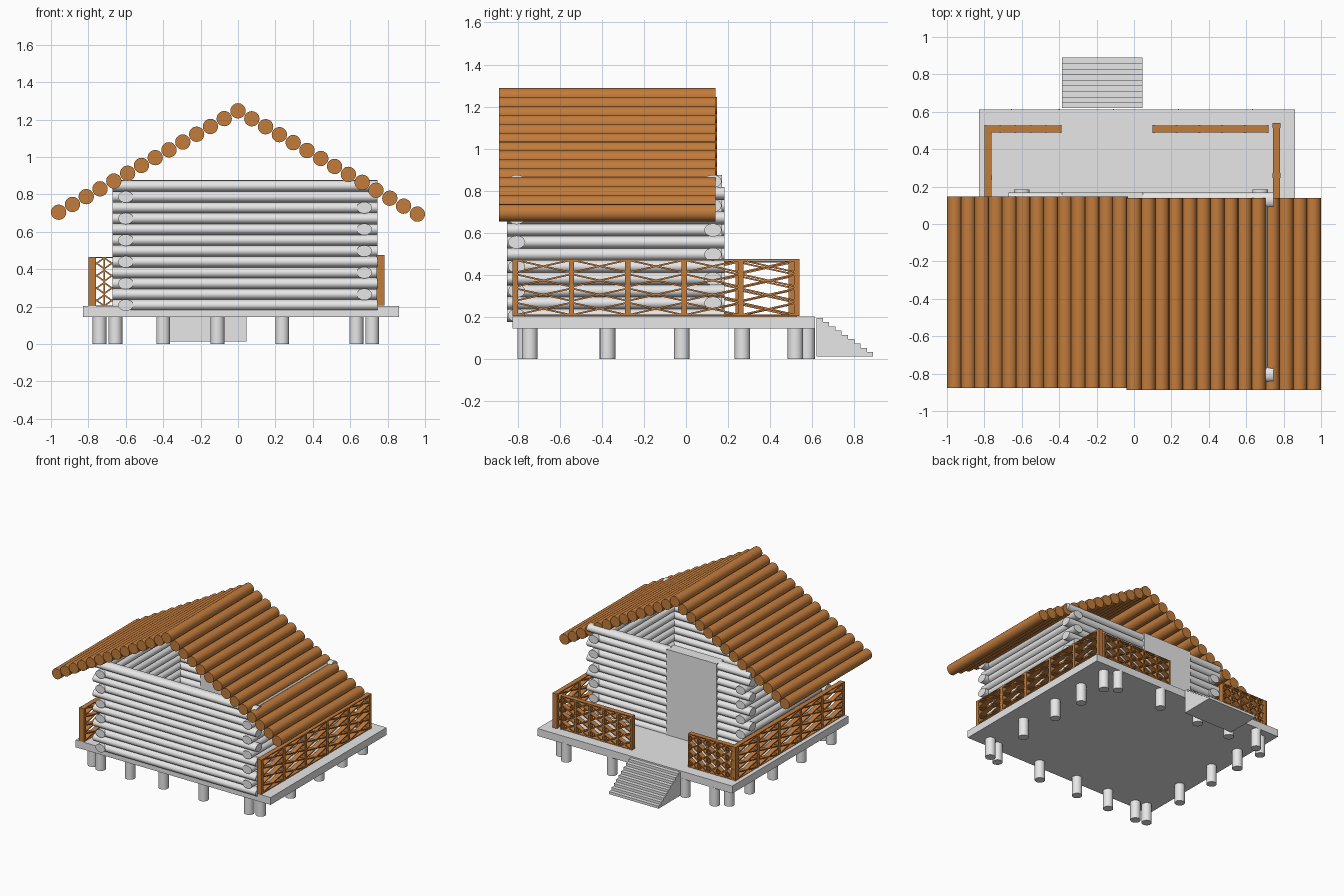
import bpy, bmesh, math
from mathutils import Matrix, Vector

if "Cube" in bpy.data.objects:
    bpy.data.objects.remove(bpy.data.objects["Cube"])


def material(name, rgb):
    m = bpy.data.materials.new(name)
    m.diffuse_color = (*rgb, 1)
    m.use_nodes = True
    m.node_tree.nodes["Principled BSDF"].inputs["Base Color"].default_value = m.diffuse_color
    return m


GREY = material("pale_grey", (0.8, 0.8, 0.8))
BROWN = material("warm_brown", (0.54, 0.2, 0.045))


def finish(bm, name, mat):
    bmesh.ops.recalc_face_normals(bm, faces=bm.faces)
    me = bpy.data.meshes.new(name)
    bm.to_mesh(me)
    bm.free()
    me.materials.append(mat)
    ob = bpy.data.objects.new(name, me)
    bpy.context.collection.objects.link(ob)
    return ob


def box(bm, lo, hi):
    lo, hi = Vector(lo), Vector(hi)
    m = Matrix.Translation((lo + hi) / 2) @ Matrix.Diagonal((*(hi - lo), 1))
    bmesh.ops.create_cube(bm, size=1, matrix=m)


def log(bm, a, b, rw, rh=None, sides=20):
    """Round log from a to b, half width rw and half height rh."""
    a, b = Vector(a), Vector(b)
    d = b - a
    if abs(d.x) > 0:
        rot = Matrix.Rotation(math.pi / 2, 4, 'Y')
        size = Matrix.Diagonal((d.length, rw, rh, 1))
    elif abs(d.y) > 0:
        rot = Matrix.Rotation(math.pi / 2, 4, 'X')
        size = Matrix.Diagonal((rw, d.length, rh, 1))
    else:
        rot = Matrix()
        size = Matrix.Diagonal((rw, rw, d.length, 1))
    m = Matrix.Translation((a + b) / 2) @ size @ rot
    r = bmesh.ops.create_cone(bm, cap_ends=True, segments=sides, radius1=1,
                              radius2=1, depth=1, matrix=m)
    for f in {f for v in r["verts"] for f in v.link_faces}:
        f.smooth = len(f.verts) == 4
        if not f.smooth:
            for e in f.edges:
                e.smooth = False


# deck
bm = bmesh.new()
box(bm, (-0.83, -0.825, 0.145), (0.86, 0.612, 0.203))
finish(bm, "deck", GREY)

# foundation posts around the edge of the deck
bm = bmesh.new()
for x in (-0.655, -0.40, -0.11, 0.237, 0.633):
    for y in (-0.765, 0.577):
        log(bm, (x, y, 0), (x, y, 0.15), 0.037)
for y in (-0.742, -0.373, -0.02, 0.268, 0.52):
    for x in (-0.74, 0.718):
        log(bm, (x, y, 0), (x, y, 0.15), 0.037)
finish(bm, "foundation_posts", GREY)

# interlocking log walls; alternate courses overhang alternate corners
XL, XR, YF, YB = -0.60, 0.675, -0.805, 0.128
EX, EY = 0.07, 0.046
DOOR = (-0.385, 0.047)
walls = {n: bmesh.new() for n in ("front", "back", "left", "right")}
for k in range(12):
    z = 0.845 - 0.0579 * k
    even = k % 2 == 0
    out = lambda c, s: s if c else 0
    log(walls["front"], (XL - out(even, EX), YF, z),
        (XR + out(not even or k == 0, EX), YF, z), 0.041, 0.031)
    # back wall is split by the doorway
    log(walls["back"], (XL - out(not even or k == 0, EX), YB, z),
        (DOOR[0] + 0.01, YB, z), 0.041, 0.031)
    log(walls["back"], (DOOR[1] - 0.01, YB, z),
        (XR + out(even, EX), YB, z), 0.041, 0.031)
    log(walls["left"], (XL, YF - out(not even, EY), z),
        (XL, YB + out(even and k > 0, EY + 0.01), z), 0.041, 0.031)
    log(walls["right"], (XR, YF - out(even and k > 0, EY), z),
        (XR, YB + out(not even, EY + 0.01), z), 0.041, 0.031)
for n, b in walls.items():
    finish(b, n + "_log_wall", GREY)

# door slab
bm = bmesh.new()
box(bm, (DOOR[0], 0.083, 0.2), (DOOR[1], 0.172, 0.874))
finish(bm, "door", GREY)

# roof slopes; the ridge log belongs to the right slope
for name, side, first, zend, y0, y1 in (("left_roof", -1, 1, 0.705, -0.877, 0.148),
                                        ("right_roof", 1, 0, 0.695, -0.888, 0.14)):
    bm = bmesh.new()
    for i in range(first, 14):
        t = i / 13
        x, z = side * 0.959 * t, 1.247 + (zend - 1.247) * t
        log(bm, (x, y0, z), (x, y1, z), 0.041, 0.041)
    finish(bm, name, BROWN)


# lattice railings: six posts, five bays, four rows of crossed slats
def railing(name, start, length, along_y, z0, z1):
    bm = bmesh.new()
    depth, post, rows, t = 0.041, 0.019 * length, 4, 0.004
    bay, rh = (length - post) / 5, (z1 - z0) / 4
    for i in range(6):
        box(bm, (i * bay, 0, z0), (i * bay + post, depth, z1))
    for z in (z0, z1 - 0.006):
        box(bm, (0, 0.002, z), (length, depth - 0.002, z + 0.006))
    for i in range(5):
        for r in range(rows):
            c = Vector((post / 2 + (i + 0.5) * bay, depth / 2, z0 + (r + 0.5) * rh))
            for s in (-1, 1):
                ang = s * math.atan2(rh - 2 * t, bay)
                m = (Matrix.Translation(c) @ Matrix.Rotation(ang, 4, 'Y') @
                     Matrix.Diagonal((math.hypot(bay, rh - 2 * t), depth * 0.9, 2 * t, 1)))
                bmesh.ops.create_cube(bm, size=1, matrix=m)
    if along_y:
        bmesh.ops.transform(bm, verts=bm.verts, matrix=Matrix(
            ((0, 1, 0, 0), (1, 0, 0, 0), (0, 0, 1, 0), (0, 0, 0, 1))))
    bmesh.ops.translate(bm, verts=bm.verts, vec=start)
    finish(bm, name, BROWN)


railing("left_railing", (-0.80, -0.825, 0), 1.35, True, 0.2, 0.465)
railing("right_railing", (0.741, -0.825, 0), 1.365, True, 0.205, 0.475)
railing("back_left_railing", (-0.80, 0.487, 0), 0.413, False, 0.2, 0.465)
railing("back_right_railing", (0.10, 0.487, 0), 0.62, False, 0.2, 0.465)

# stairs: stepped profile extruded across
n, y0, y1, z0, z1 = 9, 0.62, 0.89, 0.013, 0.196
prof = [(y0, z0), (y0, z1)]
for i in range(n):
    y = y0 + (y1 - y0) * (i + 1) / n
    prof.append((y, z1 - (z1 - z0) * i / n))
    prof.append((y, z1 - (z1 - z0) * (i + 1) / n))
bm = bmesh.new()
face = bm.faces.new([bm.verts.new((-0.385, y, z)) for y, z in prof])
ext = bmesh.ops.extrude_face_region(bm, geom=[face], use_keep_orig=True)
bmesh.ops.translate(bm, vec=(0.43, 0, 0),
                    verts=[g for g in ext["geom"] if isinstance(g, bmesh.types.BMVert)])
finish(bm, "stairs", GREY)
